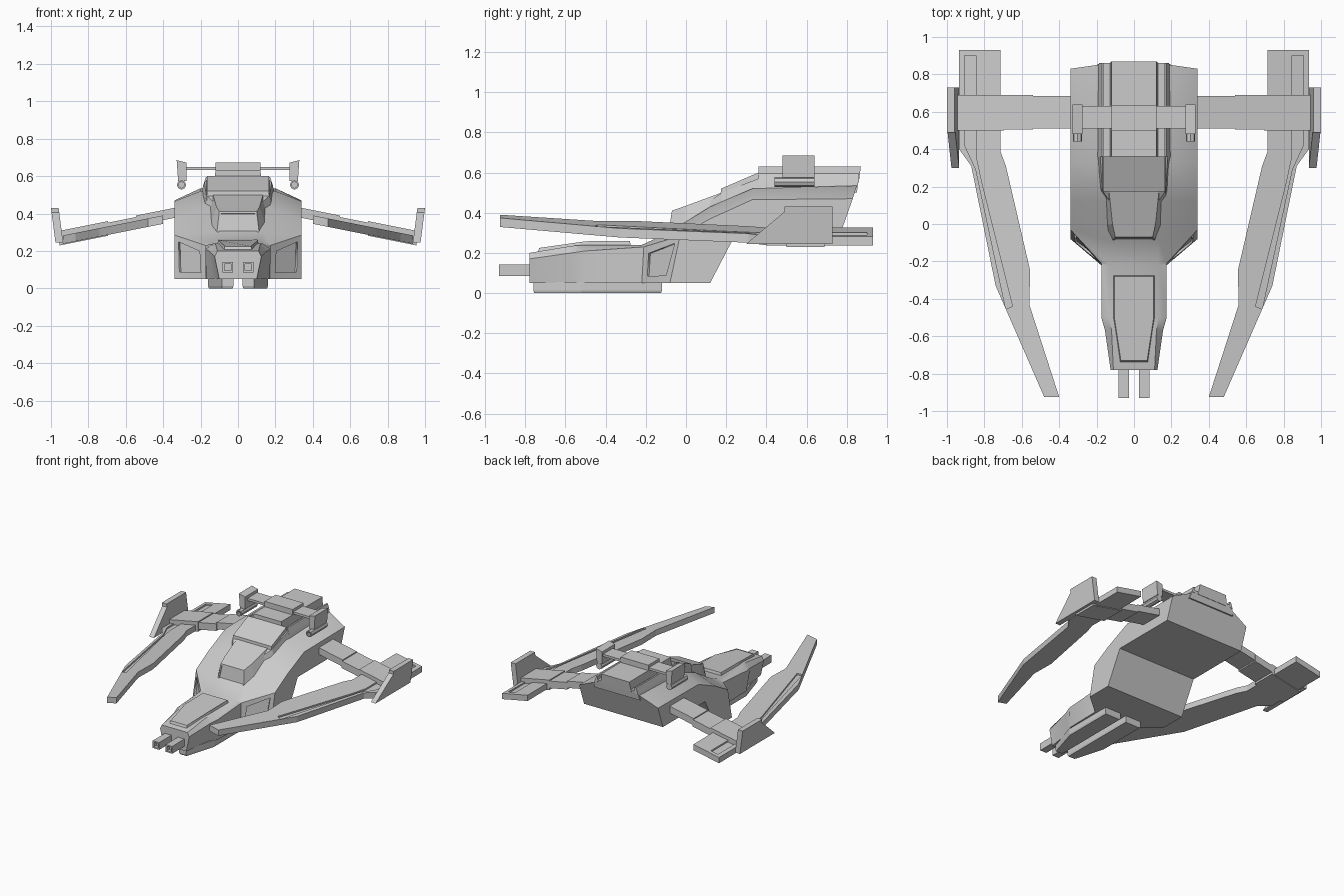
import bpy, bmesh
from mathutils import Vector

if "Cube" in bpy.data.objects:
    bpy.data.objects.remove(bpy.data.objects["Cube"])


def skin(name, rings, mirror=False, smooth=False):
    """Join equal-length point rings into a closed, capped solid."""
    bm = bmesh.new()
    vs = [[bm.verts.new(p) for p in r] for r in rings]
    n = len(vs[0])
    for a, b in zip(vs, vs[1:]):
        for i in range(n):
            j = (i + 1) % n
            bm.faces.new((a[i], a[j], b[j], b[i]))
    bm.faces.new(vs[0][::-1])
    bm.faces.new(vs[-1])
    bmesh.ops.recalc_face_normals(bm, faces=bm.faces)
    me = bpy.data.meshes.new(name)
    bm.to_mesh(me)
    bm.free()
    ob = bpy.data.objects.new(name, me)
    bpy.context.collection.objects.link(ob)
    if mirror:
        ob.modifiers.new("mirror", 'MIRROR')
    if smooth:
        bpy.context.view_layer.objects.active = ob
        ob.select_set(True)
        bpy.ops.object.shade_smooth_by_angle(angle=0.45)
        ob.select_set(False)
    return ob


def loft(name, halves, smooth=False):
    """Loft symmetric stations, each given as its +x half from bottom to top."""
    return skin(name, [h + [(-x, y, z) for x, y, z in reversed(h)] for h in halves],
                smooth=smooth)


def box(name, x0, x1, y0, y1, z0, z1, mirror=False):
    ring = lambda z: [(x0, y0, z), (x1, y0, z), (x1, y1, z), (x0, y1, z)]
    return skin(name, [ring(z0), ring(z1)], mirror)


def plate(name, outline, top, bottom, mirror=True):
    """Plan outline extruded about the drooping wing plane."""
    plane = lambda x: .39 - .2 * (x - .4)
    return skin(name, [[(x, y, plane(x) + h) for x, y in outline] for h in (bottom, top)], mirror)


def recess(ob, pick, thickness, depth):
    """Inset a panel into each picked face."""
    bm = bmesh.new()
    bm.from_mesh(ob.data)
    for f in [f for f in bm.faces if pick(f)]:
        bmesh.ops.inset_individual(bm, faces=[f], thickness=thickness)
        n = f.normal.copy()
        ring = bmesh.ops.extrude_discrete_faces(bm, faces=[f])["faces"][0]
        for v in ring.verts:
            v.co -= n * depth
    bm.to_mesh(ob.data)
    bm.free()


# Main hull, nose to stern: belly edge, shoulder, roof edge
hull = loft("hull", [
    [(.10, -.78, .05), (.125, -.78, .17), (.11, -.78, .20)],
    [(.13, -.57, .05), (.155, -.57, .20), (.12, -.57, .235)],
    [(.17, -.50, .05), (.175, -.50, .21), (.13, -.50, .24)],
    [(.175, -.22, .05), (.175, -.21, .23), (.13, -.22, .24)],
    [(.34, -.08, .05), (.34, -.03, .285), (.13, -.09, .30)],
    [(.34, .12, .05), (.34, .12, .37), (.17, .12, .43)],
    [(.34, .25, .30), (.34, .33, .465), (.20, .33, .52)],
    [(.34, .77, .30), (.34, .83, .47), (.20, .85, .535)]], smooth=True)
# Square panels in the angled cheeks
recess(hull, lambda f: abs(f.normal.x) > .4 and f.normal.y < -.4 and
       -.2 < f.calc_center_median().y < -.08, .05, .012)

# Raised nose deck
skin("nose_deck", [
    [(-.075, -.74, .20), (.075, -.74, .20), (.115, -.50, .22), (.115, -.27, .22),
     (-.115, -.27, .22), (-.115, -.50, .22)],
    [(-.07, -.73, .225), (.07, -.73, .225), (.105, -.50, .258), (.105, -.28, .26),
     (-.105, -.28, .26), (-.105, -.50, .258)]])

# Canopy, with its glazed panes recessed
canopy = loft("canopy", [
    [(.115, -.09, .28), (.10, -.07, .41)],
    [(.165, -.01, .28), (.115, .00, .435)],
    [(.175, .19, .40), (.135, .19, .505)]])
recess(canopy, lambda f: f.normal.y < -.9, .015, .006)

# Dorsal spine with hatch, top slab and side rails
loft("spine", [
    [(.17, .12, .38), (.13, .12, .46)],
    [(.185, .18, .40), (.17, .18, .50)],
    [(.20, .36, .50), (.18, .36, .57)],
    [(.20, .85, .50), (.18, .86, .57)]])
loft("hatch", [[(.17, .17, .47), (.165, .175, .52)], [(.17, .36, .55), (.165, .36, .60)]])
loft("top_slab", [
    [(.13, .36, .55), (.12, .36, .63)], [(.13, .86, .55), (.12, .87, .63)]])
skin("spine_rail", [
    [(.16, y, .55), (.187, y, .55), (.172, y, .595), (.16, y, .595)] for y in (.36, .86)], True)

# Roof crossbar, end fins and their guns
box("crossbar_hub", -.12, .12, .50, .635, .60, .672)
box("crossbar", .11, .30, .51, .63, .632, .65, True)
skin("crossbar_fin", [
    [(.275, y, .575), (.32, y, .575), (.328, y, .685), (.275, y, .672)]
    for y in (.48, .64)], True)
bpy.ops.mesh.primitive_cylinder_add(vertices=8, radius=.025, depth=.20,
                                    location=(.302, .54, .553), rotation=(1.5708, 0, 0))
gun = bpy.context.object
gun.name = "fin_gun"
gun.data.transform(gun.matrix_basis)
gun.matrix_basis.identity()
recess(gun, lambda f: f.normal.y < -.9, .009, .03)
gun.modifiers.new("mirror", 'MIRROR')

# Nose cannons with square bores
cannon = box("nose_cannon", .028, .084, -.93, -.77, .085, .142)
recess(cannon, lambda f: f.normal.y < -.9, .015, .03)
cannon.modifiers.new("mirror", 'MIRROR')

# Landing skids with chamfered soles
skid = [(.025, -.76), (.085, -.76), (.16, -.52), (.16, -.12), (.025, -.12)]
centre = Vector((.085, -.42))
rings = []
for z, s in ((0, .94), (.012, 1), (.055, 1)):
    rings.append([(centre.x + (x - centre.x) * s, centre.y + (y - centre.y) * (1 - (1 - s) / 4), z)
                  for x, y in skid])
skin("landing_skid", rings, True)

# Swept wing blades with a long groove
blade = plate("wing_blade", [
    (.40, -.925), (.48, -.925), (.74, -.33), (.87, .31), (.935, .40), (.935, .93),
    (.715, .93), (.715, .39), (.685, .31), (.555, -.25), (.56, -.43)], 0, -.045, False)
groove = plate("groove_cutter", [
    (.65, -.44), (.685, -.455), (.845, .29), (.905, .42), (.905, .90),
    (.845, .90), (.845, .36), (.815, .22)], .03, -.012, False)
groove.hide_render = True
groove.hide_viewport = True
cut = blade.modifiers.new("groove", 'BOOLEAN')
cut.object = groove
cut.operation = 'DIFFERENCE'
cut.solver = 'EXACT'
blade.modifiers.new("mirror", 'MIRROR')

# Stepped wing spars
for name, x0, x1, y0, y1, top, low in (("spar_root", .30, .545, .51, .685, .028, -.025),
                                       ("spar_middle", .54, .70, .505, .69, .02, -.035),
                                       ("spar_tip", .695, .955, .50, .69, .028, -.05)):
    plate(name, [(x0, y0), (x1, y0), (x1, y1), (x0, y1)], top, low)

# Wingtip fins, leaning outward
profile = [(.30, .245), (.73, .245), (.73, .43), (.49, .43), (.49, .405)]
lean = lambda z: .935 + (z - .245) * .13
skin("wingtip_fin", [[(lean(z) + dx, y, z) for y, z in profile] for dx in (0, .041)], True)
